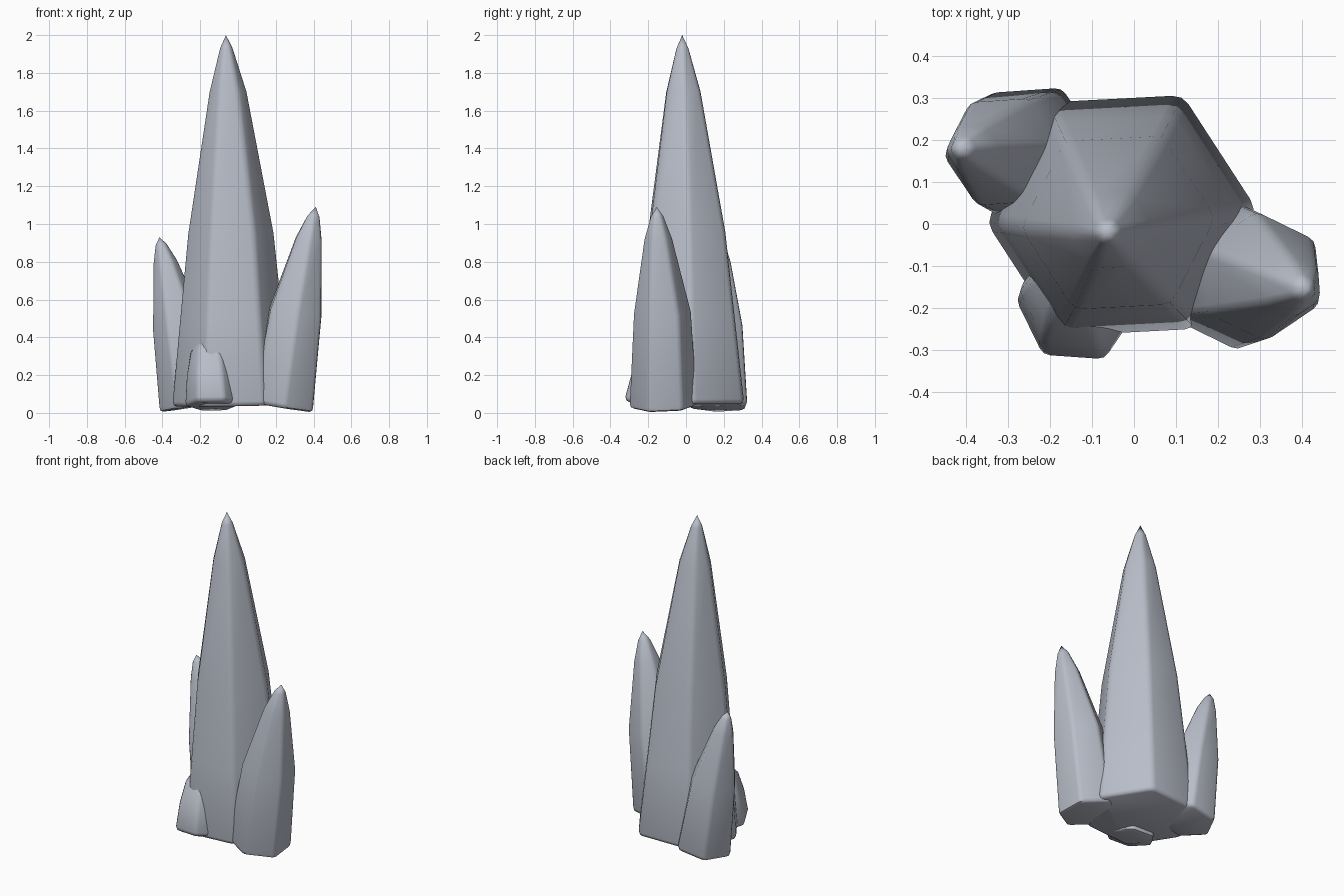
import bpy, bmesh
from math import cos, sin, radians
from mathutils import Vector

if "Cube" in bpy.data.objects:
    bpy.data.objects.remove(bpy.data.objects["Cube"], do_unlink=True)

# One pale blue-grey mineral colour
stone = bpy.data.materials.new("pale_grey_crystal")
stone.use_nodes = True
colour = (0.48, 0.51, 0.58, 1)
stone.diffuse_color = colour
stone.node_tree.nodes["Principled BSDF"].inputs["Base Color"].default_value = colour


def hex_ring(center, radius, turn, lean, rounding):
    """Hexagon with softened corners, tilted square to the leaning axis."""
    corners = []
    for i in range(6):
        a = radians(turn + 60 * i)
        dx, dy = radius * cos(a), radius * sin(a)
        corners.append(Vector(center) + Vector((dx, dy, -lean[0] * dx - lean[1] * dy)))
    points = []
    for i, c in enumerate(corners):
        start = c.lerp(corners[i - 1], rounding)
        end = c.lerp(corners[(i + 1) % 6], rounding)
        points += [start, (start + 2 * c + end) / 4, end]
    return points


def crystal(name, sections, tip, turn, lean):
    """Loft a crystal from (x, y, z, radius, rounding) sections to its tip."""
    bm = bmesh.new()
    x, y, z, r, k = sections[0]
    # Rounded lower rim
    rim = [(x, y, z, r - 0.022, k), (x, y, z + 0.007, r - 0.006, k),
           (x, y, z + 0.025, r, k)]
    loops = []
    for x, y, z, r, k in rim + sections[1:]:
        loops.append([bm.verts.new(p) for p in hex_ring((x, y, z), r, turn, lean, k)])
    bm.faces.new(loops[0][::-1])
    n = len(loops[0])
    for low, high in zip(loops, loops[1:]):
        for i in range(n):
            j = (i + 1) % n
            bm.faces.new((low[i], low[j], high[j], high[i]))
    apex = bm.verts.new(tip)
    for i in range(n):
        bm.faces.new((loops[-1][i], loops[-1][(i + 1) % n], apex))
    mesh = bpy.data.meshes.new(name)
    bm.to_mesh(mesh)
    bm.free()
    mesh.materials.append(stone)
    obj = bpy.data.objects.new(name, mesh)
    bpy.context.collection.objects.link(obj)
    bpy.ops.object.select_all(action="DESELECT")
    obj.select_set(True)
    bpy.context.view_layer.objects.active = obj
    bpy.ops.object.shade_smooth_by_angle(angle=radians(50))


# Tall central crystal
crystal("main_crystal",
        [(-0.03, 0.02, 0.04, 0.322, 0.08), (-0.035, 0.012, 0.5, 0.277, 0.09),
         (-0.038, 0.003, 0.95, 0.232, 0.11), (-0.053, -0.014, 1.7, 0.103, 0.22),
         (-0.062, -0.019, 1.93, 0.036, 0.33)],
        (-0.064, -0.02, 2.0), 3, (-0.02, -0.02))

# Leaning side crystals
crystal("left_crystal",
        [(0.235, -0.12, 0.03, 0.182, 0.1), (0.303, -0.125, 0.53, 0.155, 0.12),
         (0.375, -0.147, 0.92, 0.077, 0.22), (0.4, -0.153, 1.04, 0.036, 0.33)],
        (0.412, -0.155, 1.09), 274, (0.16, -0.03))
crystal("right_crystal",
        [(-0.248, 0.17, 0.03, 0.172, 0.1), (-0.312, 0.172, 0.46, 0.142, 0.12),
         (-0.385, 0.178, 0.8, 0.065, 0.22), (-0.407, 0.18, 0.89, 0.032, 0.33)],
        (-0.416, 0.18, 0.93), 64, (-0.16, 0.02))

# Small crystal at the front foot, leaning into the main one
crystal("small_crystal",
        [(-0.135, -0.19, 0.035, 0.147, 0.12), (-0.142, -0.165, 0.2, 0.133, 0.14),
         (-0.145, -0.14, 0.32, 0.11, 0.18), (-0.145, -0.1, 0.45, 0.035, 0.3)],
        (-0.145, -0.09, 0.48), -4, (0.0, 0.2))
